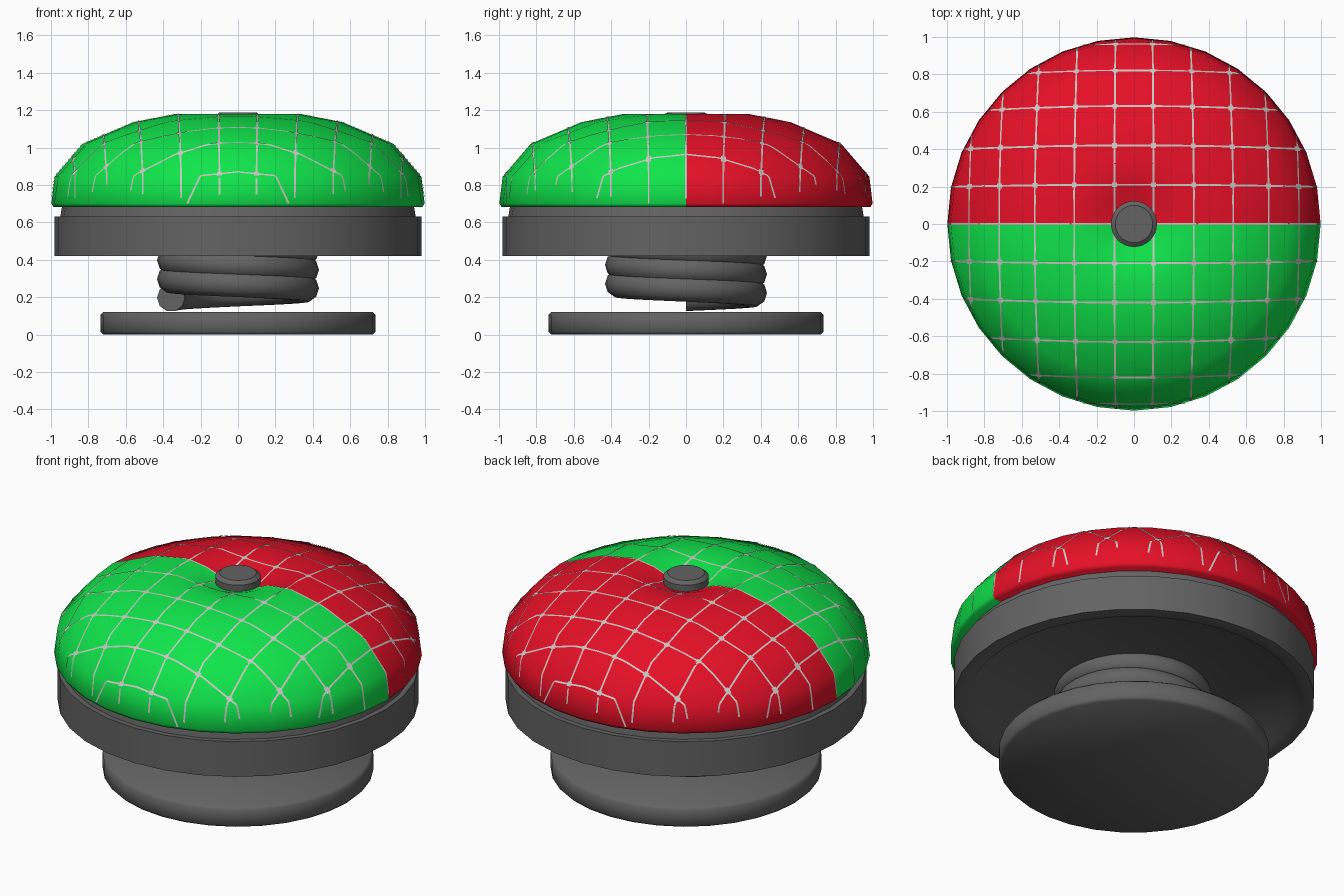
import bpy, bmesh, math
from mathutils import Vector
from mathutils.bvhtree import BVHTree

if "Cube" in bpy.data.objects:
    bpy.data.objects.remove(bpy.data.objects["Cube"])

SIDES = 32


def material(name, rgb):
    m = bpy.data.materials.new(name)
    m.diffuse_color = (*rgb, 1)
    m.use_nodes = True
    m.node_tree.nodes["Principled BSDF"].inputs["Base Color"].default_value = m.diffuse_color
    return m


GREY = material("dark_grey", (0.125, 0.125, 0.125))
GREEN = material("green", (0.005, 0.78, 0.07))
RED = material("red", (0.78, 0.005, 0.02))
PALE = material("pale_grey", (0.6, 0.57, 0.55))


def finish(name, bm, mats, angle=40, fix_normals=True):
    if fix_normals:
        bmesh.ops.recalc_face_normals(bm, faces=bm.faces)
    me = bpy.data.meshes.new(name)
    bm.to_mesh(me)
    bm.free()
    for m in mats:
        me.materials.append(m)
    for p in me.polygons:
        p.use_smooth = True
    me.set_sharp_from_angle(angle=math.radians(angle))
    ob = bpy.data.objects.new(name, me)
    bpy.context.collection.objects.link(ob)
    return ob


def lathe(profile):
    """Revolve (radius, z) points around z; radius 0 closes at a pole."""
    bm = bmesh.new()
    rings = []
    for r, z in profile:
        if r == 0:
            rings.append([bm.verts.new((0, 0, z))] * SIDES)
        else:
            rings.append([bm.verts.new((r * math.cos(2 * math.pi * i / SIDES),
                                        r * math.sin(2 * math.pi * i / SIDES), z))
                          for i in range(SIDES)])
    for a, b in zip(rings, rings[1:]):
        for i in range(SIDES):
            j = (i + 1) % SIDES
            quad = list(dict.fromkeys((a[i], a[j], b[j], b[i])))
            bm.faces.new(quad)
    return bm


# foot disc
finish("foot_disc", lathe([(0, 0), (0.72, 0), (0.735, 0.015), (0.735, 0.105),
                           (0.72, 0.12), (0.0, 0.12)]), [GREY], 50)

# carrier ring with a recessed underside and a stepped neck
finish("carrier_ring", lathe([(0, 0.465), (0.86, 0.465), (0.90, 0.42), (0.98, 0.42),
                              (0.98, 0.63), (0.95, 0.63), (0.94, 0.69), (0, 0.69)]),
       [GREY], 50)

# coil spring: tube swept along a left-handed helix
bm = bmesh.new()
R, TUBE, PITCH, TURNS, STEPS, SEG = 0.358, 0.075, 0.1, 3, 32, 10
prev = None
for i in range(TURNS * STEPS + 1):
    a = math.pi - 2 * math.pi * i / STEPS
    z = 0.197 + PITCH * i / STEPS
    ring = []
    for k in range(SEG):
        t = 2 * math.pi * k / SEG
        rad = R + TUBE * math.cos(t)
        ring.append(bm.verts.new((rad * math.cos(a), rad * math.sin(a),
                                  z + TUBE * math.sin(t))))
    if prev:
        for k in range(SEG):
            j = (k + 1) % SEG
            bm.faces.new((prev[k], prev[j], ring[j], ring[k]))
    else:
        bm.faces.new(ring)
    prev = ring
bm.faces.new(prev)
finish("coil_spring", bm, [GREY], 60)

# dome, dimpled in the middle, green front half and red back half
bm = lathe([(0, 1.11), (0.11, 1.125), (0.20, 1.16), (0.34, 1.178), (0.56, 1.135),
            (0.83, 1.02), (0.98, 0.845), (0.998, 0.70), (0.985, 0.682), (0, 0.682)])
bmesh.ops.recalc_face_normals(bm, faces=bm.faces)
for f in bm.faces:
    f.material_index = 1 if f.calc_center_median().y > 0 else 0
tree = BVHTree.FromBMesh(bm)
finish("dome", bm, [GREEN, RED], 60)

# centre button
finish("centre_button", lathe([(0, 1.09), (0.123, 1.09), (0.123, 1.168),
                               (0.10, 1.186), (0, 1.186)]), [GREY], 30)

# pale net lying on the dome
net = bmesh.new()


def on_dome(x, y):
    hit, n, _, _ = tree.ray_cast(Vector((x, y, 2)), Vector((0, 0, -1)))
    return (hit + n * 0.003, n) if hit and hit.z > 0.69 else None


def strip(path, half):
    pts = [p for p in (on_dome(*q) for q in path) if p]
    last = None
    for i, (p, n) in enumerate(pts):
        tangent = pts[min(i + 1, len(pts) - 1)][0] - pts[max(i - 1, 0)][0]
        side = n.cross(tangent).normalized() * half
        pair = (net.verts.new(p - side), net.verts.new(p + side))
        if last:
            net.faces.new((last[0], pair[0], pair[1], last[1]))
        last = pair


def node(c, d):
    """Grid position, with lines drawn in slightly towards the rim."""
    return c * (1 - 0.06 * d * d)


XS = [s * v for v in (0.105, 0.32, 0.53, 0.72, 0.88) for s in (-1, 1)]
YS = [0] + [s * v for v in (0.21, 0.42, 0.63, 0.82, 0.96) for s in (-1, 1)]
SAMPLES = [math.sin(math.pi / 2 * (i / 30 - 1)) for i in range(61)]
for c in XS:
    reach = math.sqrt(1 - c * c)
    strip([(node(c, t * reach), t * reach) for t in SAMPLES], 0.005)
for c in YS:
    reach = math.sqrt(1 - c * c)
    strip([(t * reach, node(c, t * reach)) for t in SAMPLES], 0.005)

# small knots where the net lines cross
for cx in XS:
    for cy in YS:
        x, y = node(cx, cy), node(cy, cx)
        if cy and math.hypot(x, y) < 0.97:
            strip([(x - 0.013, y), (x, y), (x + 0.013, y)], 0.013)
finish("dome_net", net, [PALE], 60, False)
